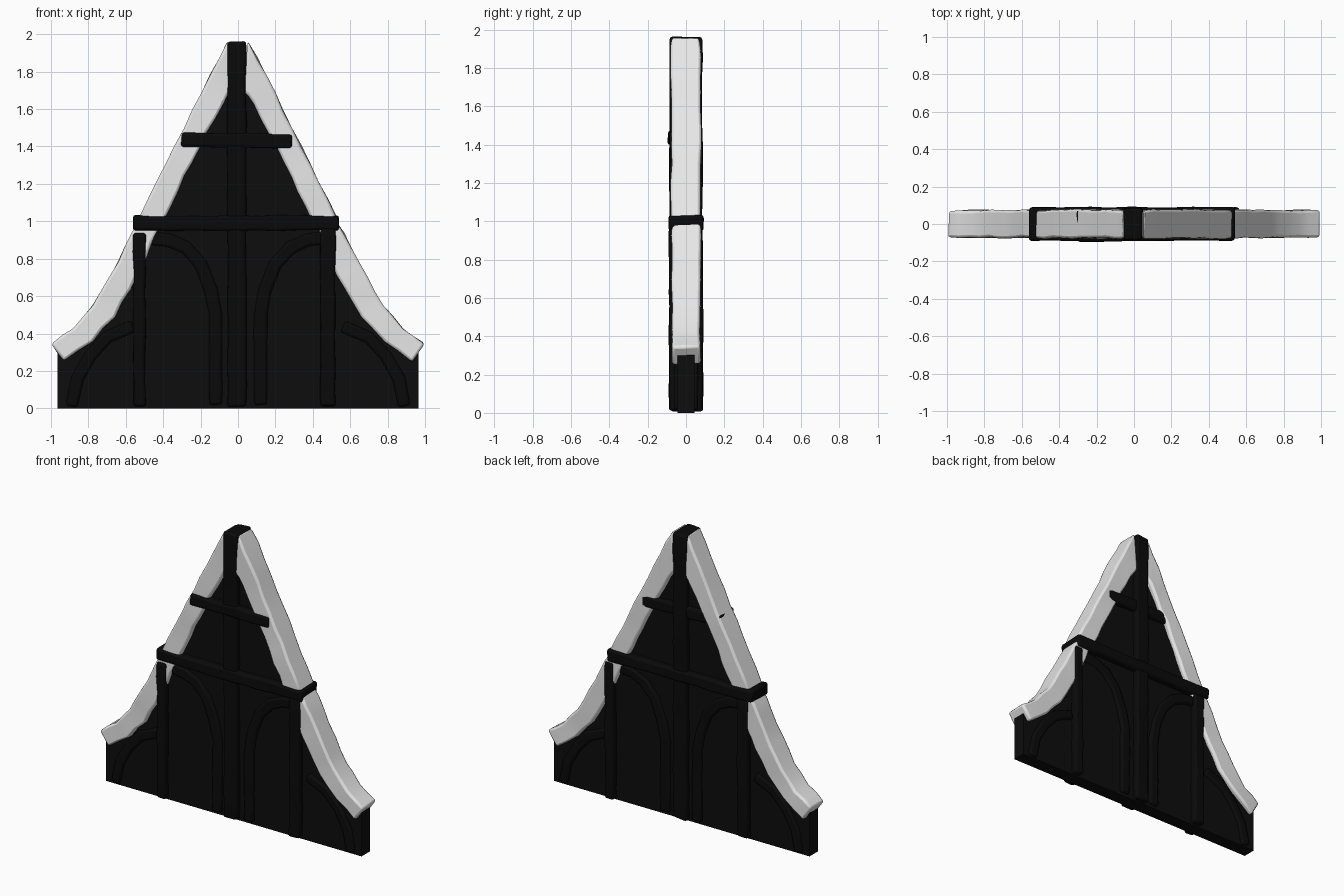
import bpy, bmesh, random
from math import radians, pi
from mathutils import Vector, Matrix

random.seed(4)
cube = bpy.data.objects.get("Cube")
if cube:
    bpy.data.objects.remove(cube, do_unlink=True)


def make_material(name, grey):
    m = bpy.data.materials.new(name)
    m.use_nodes = True
    colour = (grey, grey, grey, 1)
    m.diffuse_color = colour
    bsdf = m.node_tree.nodes["Principled BSDF"]
    bsdf.inputs["Base Color"].default_value = colour
    bsdf.inputs["Roughness"].default_value = 0.9
    return m


WHITE = make_material("pale trim", 0.8)
WALL = make_material("dark wall", 0.004)
BEAM = make_material("black timber", 0.003)


def finish(name, bm, mat, bevel=0.0):
    bmesh.ops.recalc_face_normals(bm, faces=bm.faces)
    mesh = bpy.data.meshes.new(name)
    bm.to_mesh(mesh)
    bm.free()
    mesh.materials.append(mat)
    ob = bpy.data.objects.new(name, mesh)
    bpy.context.collection.objects.link(ob)
    bpy.ops.object.select_all(action='DESELECT')
    ob.select_set(True)
    bpy.context.view_layer.objects.active = ob
    bpy.ops.object.shade_smooth_by_angle(angle=radians(40))
    if bevel:
        mod = ob.modifiers.new("Worn edges", 'BEVEL')
        mod.width = bevel
        mod.segments = 2
        mod.limit_method = 'ANGLE'
        mod.angle_limit = radians(45)
    return ob


def resample(points, step):
    out = []
    for a, b in zip(points, points[1:]):
        n = max(1, round((b - a).length / step))
        out += [a.lerp(b, i / n) for i in range(n)]
    return out + [points[-1]]


def strip(name, pairs, y0, y1, mat, wobble=0.006, bevel=0.014):
    """Box-section strip running through (edge a, edge b) pairs in the xz plane."""
    rails = [Vector((*a, *b)) for a, b in pairs]
    bm = bmesh.new()
    rings = []

    def jitter():
        return random.uniform(-wobble, wobble)

    for ax, az, bx, bz in resample(rails, 0.15):
        corners = [(ax, y0, az), (ax, y1, az), (bx, y1, bz), (bx, y0, bz)]
        rings.append([bm.verts.new([c + jitter() for c in p]) for p in corners])
    for r, s in zip(rings, rings[1:]):
        for i in range(4):
            j = (i + 1) % 4
            bm.faces.new((r[i], r[j], s[j], s[i]))
    bm.faces.new(rings[0])
    bm.faces.new(rings[-1])
    return finish(name, bm, mat, bevel)


def offset_path(points, width):
    """Turn a centre line into pairs of edges."""
    pts = [Vector(p) for p in points]
    pairs = []
    for i, p in enumerate(pts):
        d = (pts[min(i + 1, len(pts) - 1)] - pts[max(i - 1, 0)]).normalized()
        n = Vector((-d.y, d.x)) * width / 2
        pairs.append((p + n, p - n))
    return pairs


def flip(pairs, s):
    return [((a[0] * s, a[1]), (b[0] * s, b[1])) for a, b in pairs]


# Wall panel filling the gable
half = [(0.966, 0), (0.966, 0.3), (0.8, 0.42), (0.66, 0.62), (0.55, 0.85),
        (0.46, 1.03), (0.03, 1.85)]
outline = half + [(-x, z) for x, z in reversed(half)]
bm = bmesh.new()
face = bm.faces.new([bm.verts.new((x, -0.045, z)) for x, z in outline])
ext = bmesh.ops.extrude_face_region(bm, geom=[face])
bmesh.ops.translate(bm, vec=(0, 0.09, 0),
                    verts=[g for g in ext["geom"] if isinstance(g, bmesh.types.BMVert)])
finish("wall_panel", bm, WALL)

# Pale trims, as (outer edge, inner edge) pairs
upper = [((0.055, 1.965), (0.03, 1.7)), ((0.15, 1.78), (0.08, 1.63)),
         ((0.29, 1.5), (0.21, 1.39)), ((0.53, 1.02), (0.395, 1.01))]
lower = [((0.53, 1.0), (0.42, 0.98)), ((0.6, 0.87), (0.5, 0.78)),
         ((0.69, 0.7), (0.57, 0.64)), ((0.78, 0.55), (0.66, 0.49)),
         ((0.88, 0.43), (0.78, 0.36)), ((0.995, 0.345), (0.93, 0.25))]
for side, s in (("left", 1), ("right", -1)):
    strip(side + "_upper_trim", flip(upper, s), -0.077, 0.077, WHITE, 0.005)
    strip(side + "_lower_trim", flip(lower, s), -0.074, 0.074, WHITE, 0.005)

# Horizontal beams and king post running through the wall
strip("main_beam", offset_path([(-0.56, 0.99), (0.54, 0.99)], 0.08),
      -0.09, 0.09, BEAM, 0.004)
collar = strip("collar_beam", offset_path([(-0.305, 1.435), (0.285, 1.43)], 0.075),
               -0.09, 0.078, BEAM, 0.004)
collar.rotation_euler.z = 0.02
strip("king_post", offset_path([(-0.006, 0.01), (-0.006, 1.96)], 0.1),
      -0.085, 0.085, BEAM, 0.004)

# Posts and curved braces on the front, repeated half a turn round on the back
arch = [(0.12, 0.02), (0.12, 0.5), (0.145, 0.63), (0.2, 0.77), (0.28, 0.86),
        (0.37, 0.9), (0.46, 0.91)]
low_arch = [(0.89, 0.01), (0.86, 0.16), (0.79, 0.28), (0.7, 0.38), (0.56, 0.44)]
for face_name, turn in (("front", 0), ("back", pi)):
    parts = [
        strip(face_name + "_outer_post",
              offset_path([(-0.527, 0.01), (-0.527, 0.94)], 0.065), -0.088, 0, BEAM, 0.004),
        strip(face_name + "_inner_post",
              offset_path([(0.48, 0.01), (0.48, 0.96)], 0.08), -0.088, 0, BEAM, 0.004)]
    for s in (1, -1):
        parts.append(strip(face_name + "_arch_brace", flip(offset_path(arch, 0.07), s),
                           -0.065, 0, BEAM, 0.003))
        parts.append(strip(face_name + "_low_brace", flip(offset_path(low_arch, 0.065), s),
                           -0.062, 0, BEAM, 0.003))
    for ob in parts:
        ob.data.transform(Matrix.Rotation(turn, 4, 'Z'))
